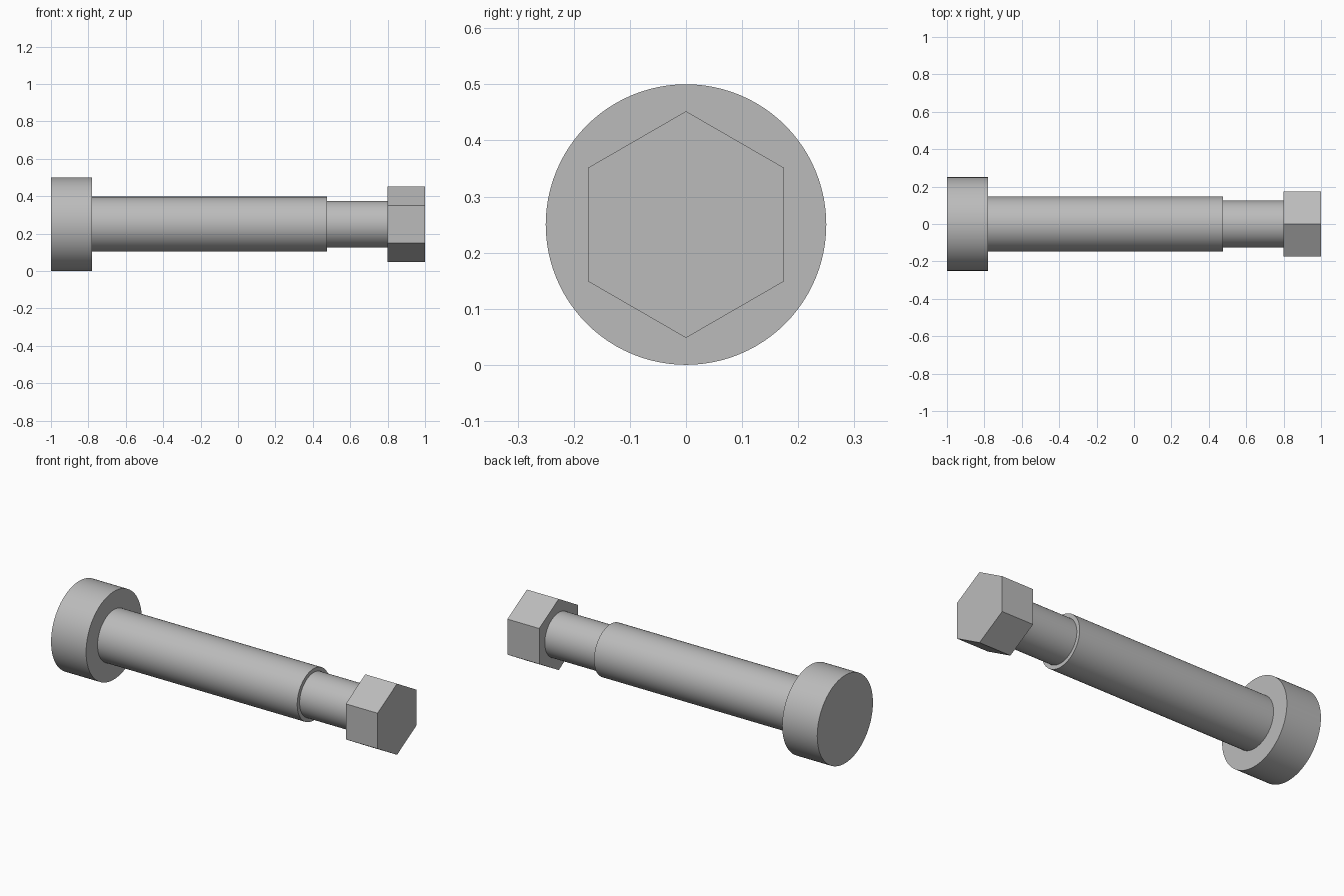
import bpy
import bmesh
from math import radians
from mathutils import Matrix

cube = bpy.data.objects.get("Cube")
if cube:
    bpy.data.objects.remove(cube, do_unlink=True)

AXIS_Z = 0.25

steel = bpy.data.materials.new("grey steel")
steel.use_nodes = True
grey = (0.5, 0.5, 0.5, 1)
steel.diffuse_color = grey
steel.node_tree.nodes["Principled BSDF"].inputs["Base Color"].default_value = grey


def rod(name, x0, x1, radius, sides=96, smooth=True):
    """Capped prism along x, with a corner pointing straight up."""
    bm = bmesh.new()
    bmesh.ops.create_cone(bm, cap_ends=True, segments=sides,
                          radius1=radius, radius2=radius, depth=x1 - x0)
    turn = Matrix.Rotation(radians(90), 4, 'Y') @ Matrix.Rotation(radians(90), 4, 'Z')
    bmesh.ops.transform(bm, matrix=turn, verts=bm.verts)
    mesh = bpy.data.meshes.new(name)
    bm.to_mesh(mesh)
    bm.free()
    mesh.materials.append(steel)
    obj = bpy.data.objects.new(name, mesh)
    obj.location = ((x0 + x1) / 2, 0, AXIS_Z)
    bpy.context.collection.objects.link(obj)
    if smooth:
        bpy.ops.object.select_all(action='DESELECT')
        obj.select_set(True)
        bpy.context.view_layer.objects.active = obj
        bpy.ops.object.shade_smooth_by_angle(angle=radians(30))
    return obj


# Round head, plain shank, narrower end and hexagonal nut
rod("bolt_head", -1, -0.78, 0.25)
rod("shank", -0.78, 0.475, 0.147)
rod("narrow_end", 0.475, 0.8, 0.125)
rod("hex_nut", 0.8, 1, 0.202, sides=6, smooth=False)
